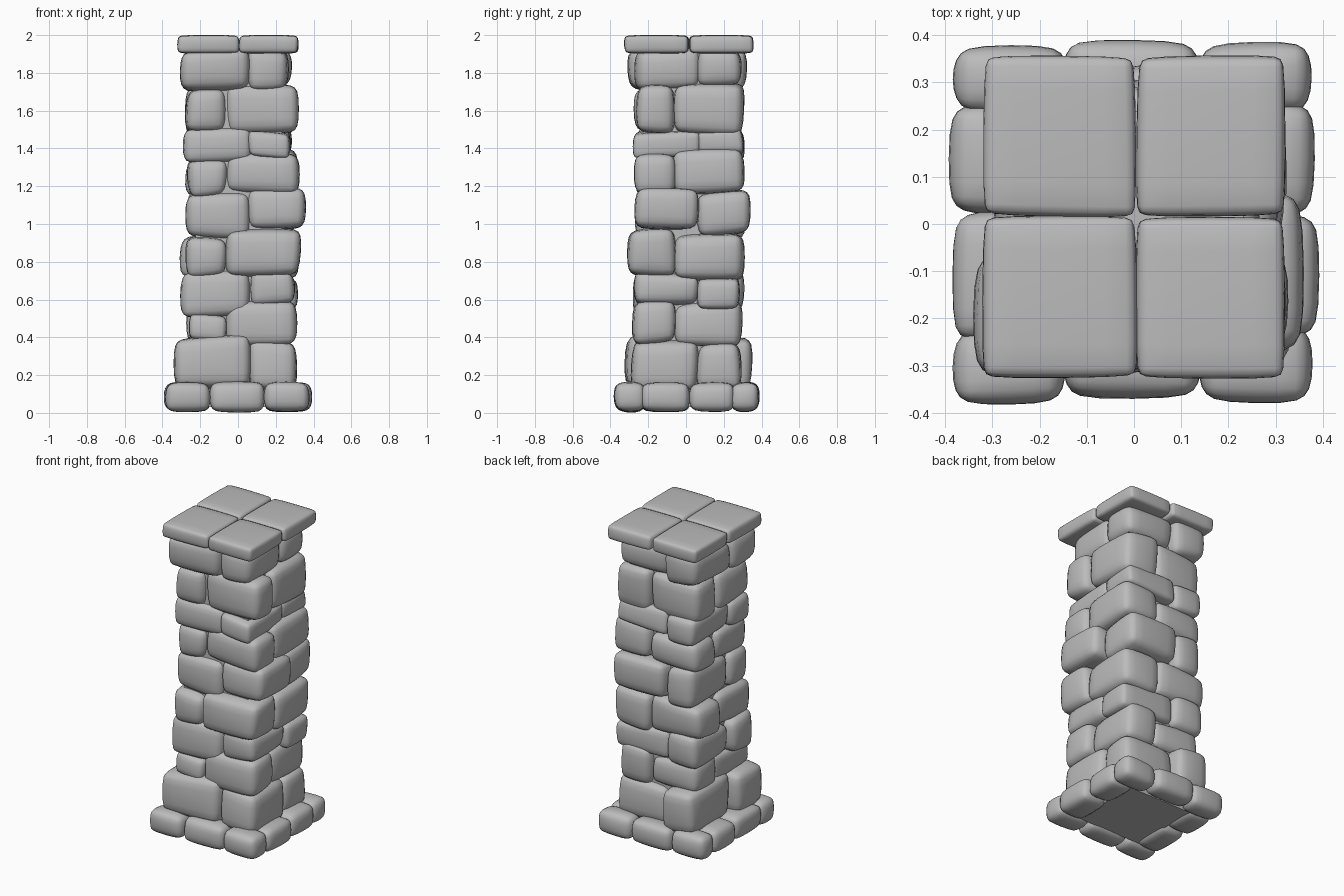
import bpy
import bmesh
import random
from mathutils import Vector

random.seed(11)

if "Cube" in bpy.data.objects:
    bpy.data.objects.remove(bpy.data.objects["Cube"], do_unlink=True)

stone_grey = bpy.data.materials.new("stone_grey")
stone_grey.use_nodes = True
colour = (0.5, 0.5, 0.5, 1)
stone_grey.diffuse_color = colour
stone_grey.node_tree.nodes["Principled BSDF"].inputs["Base Color"].default_value = colour


def block(name, low, high, round_by=0.0, jitter=(0, 0, 0)):
    """Box between two corners, knocked out of true and worn round."""
    low, high = Vector(low), Vector(high)
    size, centre = high - low, (low + high) / 2
    bm = bmesh.new()
    bmesh.ops.create_cube(bm, size=1)
    for v in bm.verts:
        v.co = Vector(v.co[i] * size[i] + random.uniform(-1, 1) * jitter[i] for i in range(3))
    mesh = bpy.data.meshes.new(name)
    bm.to_mesh(mesh)
    bm.free()
    mesh.materials.append(stone_grey)
    obj = bpy.data.objects.new(name, mesh)
    obj.location = centre
    bpy.context.collection.objects.link(obj)
    if round_by:
        mesh.shade_smooth()
        bevel = obj.modifiers.new("worn_edges", "BEVEL")
        bevel.limit_method = "NONE"
        bevel.width = round_by
        bevel.segments = 2
        smooth = obj.modifiers.new("smooth", "SUBSURF")
        smooth.levels = smooth.render_levels = 1
    return obj


def stone(name, xs, ys, zs, round_by, jitter):
    """Stone between unordered pairs of coordinates."""
    return block(name, *zip(*(sorted(p) for p in (xs, ys, zs))),
                 round_by=round_by, jitter=jitter)


# Mortar core behind the stones
block("core", (-0.225, -0.228, 0.03), (0.232, 0.24, 1.93))

# Cap of four flat slabs
for side_x, xs in (("right", (-0.322, 0.007)), ("left", (0.003, 0.322))):
    for side_y, ys in (("front", (-0.327, 0.018)), ("back", (0.014, 0.358))):
        block(f"cap_slab_{side_y}_{side_x}", (xs[0], ys[0], 1.9), (xs[1], ys[1], 2.002),
              round_by=0.028, jitter=(0.005, 0.005, 0))

# Base ring: three stones along front and back, two along each side
BASE_Z = (0.004, 0.165)
base_jitter = (0.006, 0.008, 0.005)
LAP = 0.006
for side, inner, outers in (("front", -0.215, (-0.388, -0.374, -0.379)),
                            ("back", 0.235, (0.381, 0.392, 0.388))):
    cuts = (-0.38, -0.147, 0.137, 0.372)
    for i, outer in enumerate(outers):
        stone(f"base_{side}_{i + 1}", (cuts[i] - LAP, cuts[i + 1] + LAP),
              (inner, outer), BASE_Z, 0.05, base_jitter)
for side, inner, outers in (("right", -0.2, (-0.386, -0.396)), ("left", 0.2, (0.392, 0.382))):
    cuts = (-0.242, 0.022, 0.252)
    for i, outer in enumerate(outers):
        stone(f"base_{side}_{i + 1}", (inner, outer),
              (cuts[i] - LAP, cuts[i + 1] + LAP), BASE_Z, 0.05, base_jitter)

# Shaft: courses of corner stones that lie lengthwise along x and y by turns
SEAM = 0.07
corners = {  # sign x, sign y, first stone lies along x, reach in x, reach in y, bed heights
    "front_left": (1, -1, False,
                   (.31, .31, .30, .33, .355, .32, .28, .32, .27),
                   (.29, .28, .27, .31, .27, .27, .28, .26, .27),
                   (.14, .375, .58, .73, .975, 1.17, 1.37, 1.48, 1.72, 1.91)),
    "front_right": (-1, -1, True,
                    (.34, .26, .30, .27, .28, .27, .29, .28, .30),
                    (.32, .28, .28, .29, .27, .26, .27, .27, .31),
                    (.14, .395, .515, .73, .925, 1.155, 1.33, 1.49, 1.715, 1.91)),
    "back_left": (1, 1, True,
                  (.30, .28, .31, .32, .30, .31, .28, .30, .28),
                  (.29, .30, .28, .31, .34, .31, .30, .31, .29),
                  (.14, .355, .58, .71, .945, 1.17, 1.375, 1.49, 1.73, 1.91)),
    "back_right": (-1, 1, False,
                   (.29, .27, .28, .31, .27, .28, .27, .28, .29),
                   (.35, .28, .30, .30, .31, .29, .31, .29, .32),
                   (.14, .39, .55, .73, .94, 1.165, 1.35, 1.49, 1.72, 1.91)),
}
for corner, (sx, sy, along_x, reach_x, reach_y, beds) in corners.items():
    for i, (rx, ry) in enumerate(zip(reach_x, reach_y)):
        lengthwise = along_x == (i % 2 == 0)
        # Long stones pass the middle, short ones tuck behind their neighbour's end
        inner_x = sx * (-SEAM if lengthwise else SEAM - 0.02)
        inner_y = sy * (SEAM - 0.02 if lengthwise else -SEAM)
        stone(f"shaft_{corner}_{i + 1}",
              (inner_x, sx * (rx + 0.004)), (inner_y, sy * (ry + 0.004)),
              (beds[i] - 0.016, beds[i + 1] + 0.016),
              min(0.06, (beds[i + 1] - beds[i]) * 0.34), (0.012, 0.012, 0.022))
